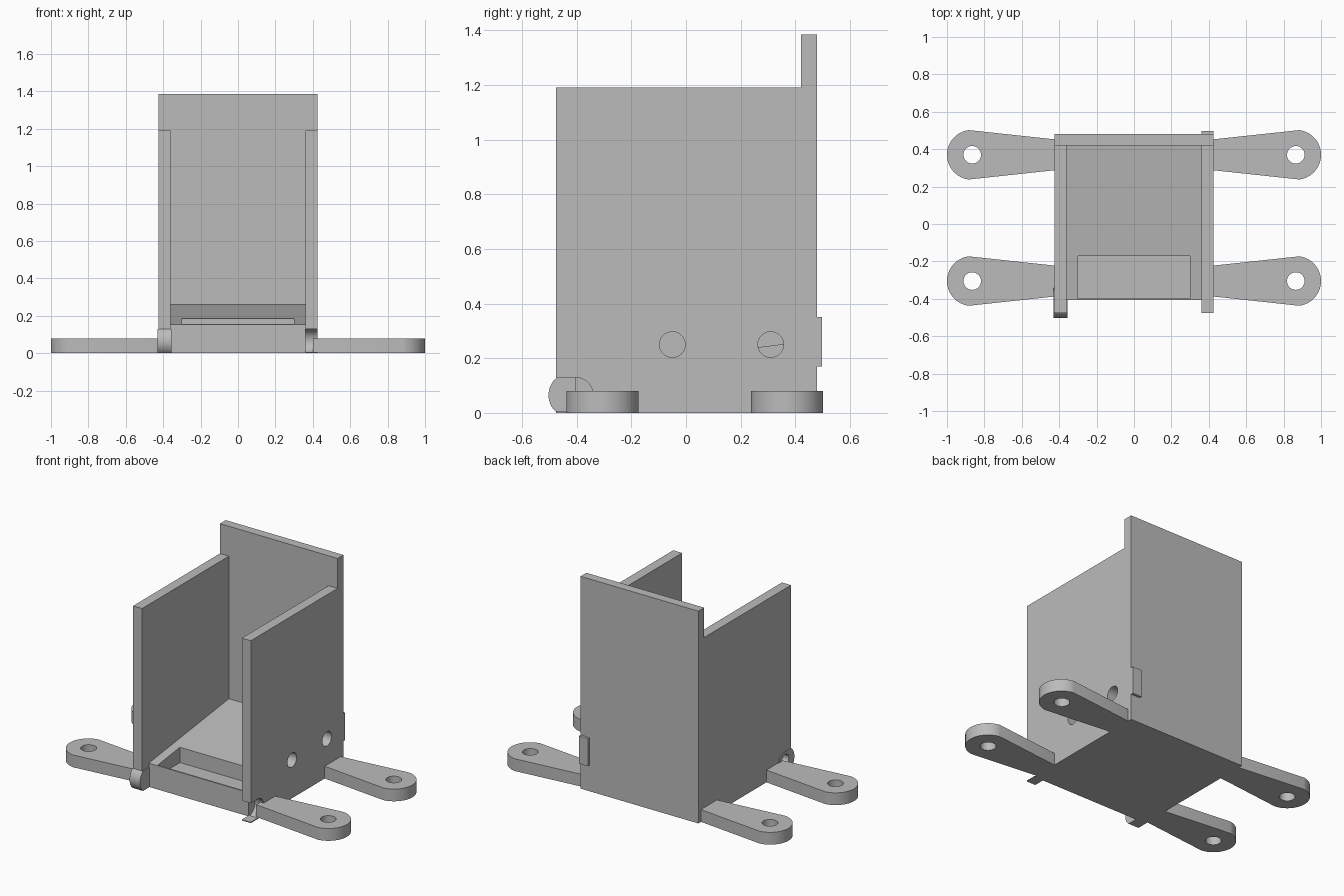
import bpy, bmesh, math
from mathutils import Vector

if "Cube" in bpy.data.objects:
    bpy.data.objects.remove(bpy.data.objects["Cube"])

grey = bpy.data.materials.new("plain_grey")
grey.use_nodes = True
colour = (0.5, 0.5, 0.5, 1)
grey.diffuse_color = colour
grey.node_tree.nodes["Principled BSDF"].inputs["Base Color"].default_value = colour


def prism(name, outline, low, high, axis="z"):
    """Extrude a closed outline, (x, y) along z or (y, z) along x."""
    bm = bmesh.new()
    place = (lambda a, b: (a, b, low)) if axis == "z" else (lambda a, b: (low, a, b))
    face = bm.faces.new([bm.verts.new(place(a, b)) for a, b in outline])
    step = Vector((0, 0, high - low)) if axis == "z" else Vector((high - low, 0, 0))
    new = bmesh.ops.extrude_face_region(bm, geom=[face])["geom"]
    bmesh.ops.translate(bm, vec=step, verts=[v for v in new if isinstance(v, bmesh.types.BMVert)])
    bmesh.ops.recalc_face_normals(bm, faces=bm.faces)
    mesh = bpy.data.meshes.new(name)
    bm.to_mesh(mesh)
    bm.free()
    mesh.materials.append(grey)
    obj = bpy.data.objects.new(name, mesh)
    bpy.context.collection.objects.link(obj)
    return obj


def rect(a0, a1, b0, b1):
    return [(a0, b0), (a1, b0), (a1, b1), (a0, b1)]


def arc(a, b, r, start, end, steps=24):
    angles = [math.radians(start + (end - start) * i / steps) for i in range(steps + 1)]
    return [(a + r * math.cos(t), b + r * math.sin(t)) for t in angles]


def circle(a, b, r):
    return arc(a, b, r, 0, 360, 32)[:-1]


def cut(obj, cutter):
    mod = obj.modifiers.new("cut", "BOOLEAN")
    mod.operation = "DIFFERENCE"
    mod.solver = "EXACT"
    mod.object = cutter
    cutter.hide_render = True
    cutter.hide_set(True)


def smooth(obj):
    bpy.ops.object.select_all(action="DESELECT")
    obj.select_set(True)
    bpy.context.view_layer.objects.active = obj
    bpy.ops.object.shade_smooth_by_angle(angle=math.radians(30))


INNER, OUTER = 0.36, 0.425
FRONT, BACK = -0.475, 0.42

# Back panel with its small raised catch
prism("back_panel", rect(-OUTER, OUTER, BACK, 0.48), 0, 1.385)
prism("back_catch", rect(INNER, OUTER, 0.478, 0.497), 0.17, 0.35)

# Sloping floor with a recessed tray near the front edge
floor = prism("sloping_floor", [(-0.405, 0), (BACK, 0), (BACK, 0.26), (-0.405, 0.155)],
              -INNER, INNER, "x")
cut(floor, prism("tray_cutter", rect(-0.3, 0.3, -0.397, -0.17), 0.085, 0.4))

# Side panels, each relieved by a rounded notch at the lower front corner
notch = arc(-0.405, 0.065, 0.065, -90, 90)
outline = [(BACK, 0), (BACK, 1.19), (FRONT, 1.19), (FRONT, 0.13)] + notch[::-1]
left_panel = prism("left_panel", outline, INNER, OUTER, "x")
right_panel = prism("right_panel", outline, -OUTER, -INNER, "x")
for i, y in enumerate((-0.05, 0.31)):
    cut(left_panel, prism(f"panel_hole_cutter_{i}", circle(y, 0.25, 0.047), 0.3, 0.5, "x"))
smooth(left_panel)
smooth(right_panel)

# Rounded hinge lug in the right notch, thin foot in the left notch
lug_outline = arc(-0.405, 0.065, 0.065, -90, 90) + arc(-0.42, 0.065, 0.083, 129, 231)
lug = prism("hinge_lug", lug_outline, -0.43, -0.355, "x")
cut(lug, prism("lug_hole_cutter", circle(-0.41, 0.075, 0.036), -0.5, -0.365, "x"))
smooth(lug)
prism("hinge_foot", rect(INNER, OUTER, FRONT, -0.4), 0, 0.006)

# Four tapered mounting arms with bolt holes
for side, x_sign in (("left", 1), ("right", -1)):
    for end, y in (("front", -0.305), ("back", 0.37)):
        shape = [(0.4, y - 0.08)] + arc(0.867, y, 0.133, -83, 83) + [(0.4, y + 0.08)]
        arm = prism(f"{end}_{side}_arm", [(x_sign * a, b) for a, b in shape], 0, 0.08)
        cut(arm, prism(f"{end}_{side}_bolt_cutter", circle(x_sign * 0.865, y, 0.047), -0.1, 0.2))
        smooth(arm)
